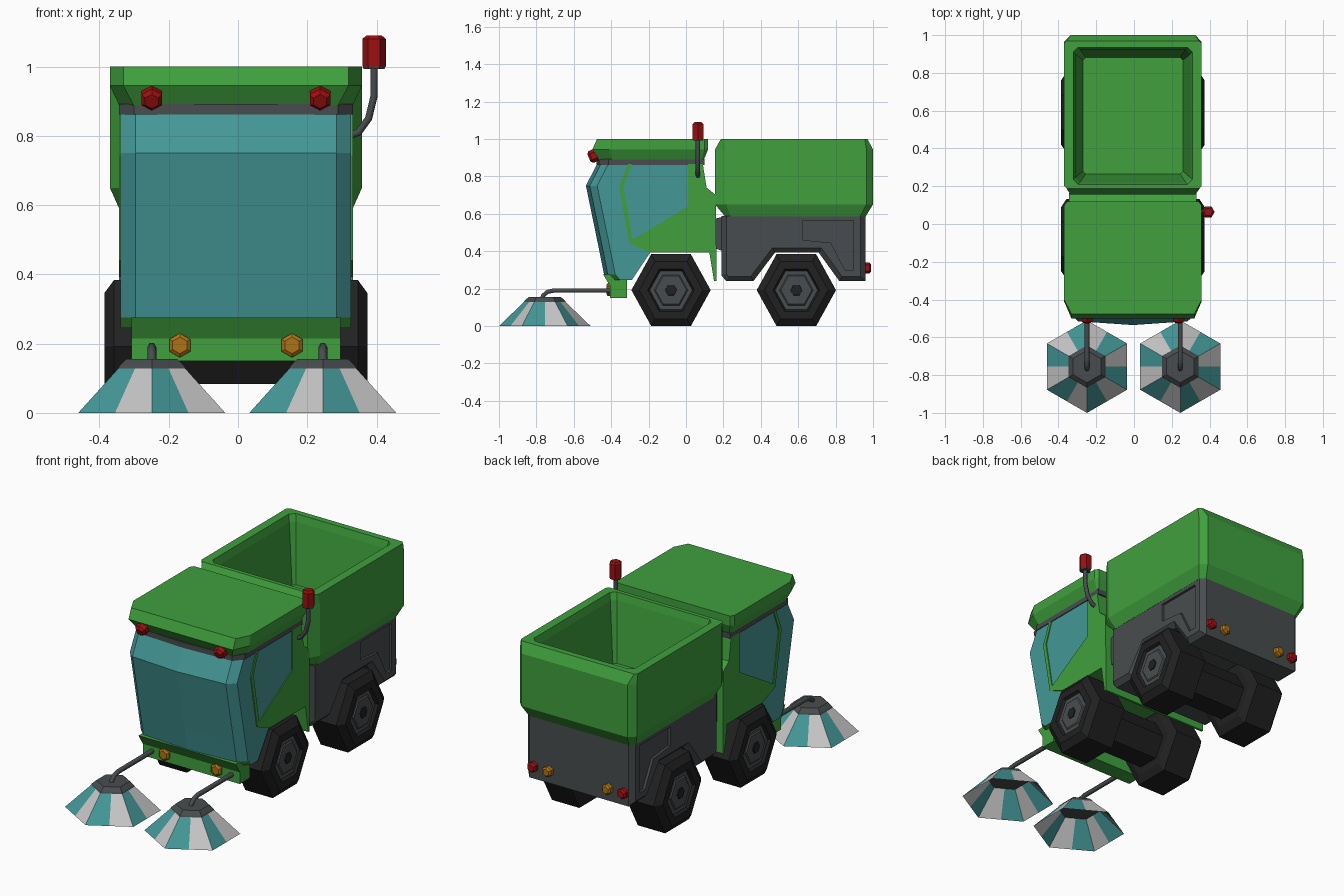
import bpy, bmesh, math
from mathutils import Vector

if "Cube" in bpy.data.objects:
    bpy.data.objects.remove(bpy.data.objects["Cube"])

CX = -0.006  # body centre line


def material(name, r, g, b):
    m = bpy.data.materials.new(name)
    m.use_nodes = True
    m.diffuse_color = (r, g, b, 1)
    bsdf = next(n for n in m.node_tree.nodes if n.type == "BSDF_PRINCIPLED")
    bsdf.inputs["Base Color"].default_value = (r, g, b, 1)
    return m


GREEN = material("green paint", 0.05, 0.35, 0.047)
GLASS = material("teal", 0.058, 0.31, 0.31)
WHITE = material("white bristle", 0.56, 0.56, 0.56)
GREY = material("dark grey", 0.065, 0.073, 0.077)
BLACK = material("tyre black", 0.015, 0.015, 0.015)
RED = material("red lamp", 0.33, 0.005, 0.006)
AMBER = material("amber lamp", 0.42, 0.17, 0.008)


def finish(name, bm, mats, rule=None):
    bmesh.ops.recalc_face_normals(bm, faces=bm.faces)
    bm.normal_update()
    if rule:
        for f in bm.faces:
            f.material_index = rule(f)
    me = bpy.data.meshes.new(name)
    bm.to_mesh(me)
    bm.free()
    for m in mats:
        me.materials.append(m)
    ob = bpy.data.objects.new(name, me)
    bpy.context.collection.objects.link(ob)
    return ob


def loft(name, rings, mats, rule=None, caps=True, stripes=False):
    """Skin a list of equal-length point rings."""
    bm = bmesh.new()
    vs = [[bm.verts.new(p) for p in r] for r in rings]
    n = len(vs[0])
    for a, b in zip(vs, vs[1:]):
        for i in range(n):
            f = bm.faces.new((a[i], a[(i + 1) % n], b[(i + 1) % n], b[i]))
            f.material_index = i % 2 if stripes else 0
    if caps:
        bm.faces.new(vs[0])
        bm.faces.new(vs[-1])
    return finish(name, bm, mats, rule)


def plan(z, half, fx, yf, fy, yr, rx, ry, bulge=0.0):
    """Mirrored plan ring: front edge, front chamfer, side, rear chamfer."""
    right = [(0, yf - bulge), (fx, yf), (half, yf + fy), (half, yr - ry), (rx, yr)]
    left = [(-x, y) for x, y in reversed(right[1:])]
    return [(CX + x, y, z) for x, y in right + left]


def turned(name, centre, axis, up, steps, mats, sides=6, squash=1.0, **kw):
    """Faceted turned shape; steps are (distance along axis, radius)."""
    a, u, c = Vector(axis).normalized(), Vector(up), Vector(centre)
    v = a.cross(u) * squash
    rings = []
    for d, r in steps:
        ring = []
        for i in range(sides):
            t = math.tau * i / sides
            k = math.cos(math.pi / 6) if sides == 12 and i % 2 else 1
            ring.append(c + a * d + (u * math.cos(t) + v * math.sin(t)) * r * k)
        rings.append(ring)
    return loft(name, rings, mats, **kw)


def slab(name, outline, x0, x1, mat):
    """Side profile (y, z) extruded from x0 to x1."""
    return loft(name, [[(CX + x, y, z) for y, z in outline] for x in (x0, x1)], [mat])


def pipe(name, pts, radius):
    cu = bpy.data.curves.new(name, "CURVE")
    cu.dimensions = "3D"
    cu.bevel_depth, cu.bevel_resolution, cu.use_fill_caps = radius, 1, True
    sp = cu.splines.new("POLY")
    sp.points.add(len(pts) - 1)
    for p, q in zip(sp.points, pts):
        p.co = (*q, 1)
    cu.materials.append(GREY)
    ob = bpy.data.objects.new(name, cu)
    bpy.context.collection.objects.link(ob)


# Cabin glass: z, front, rear; the lower rows follow the wheel arch
rows = [(0.245, -0.39, -0.29), (0.275, -0.418, -0.27), (0.395, -0.442, -0.19),
        (0.4, -0.443, 0.02), (0.75, -0.515, 0.02), (0.868, -0.455, 0.02)]
loft("cabin_glass", [plan(z, 0.333, 0.29, f, 0.04, r, 0.333, 0, 0.02) for z, f, r in rows],
     [GLASS, GREEN], lambda f: int(f.normal.y > 0.2 or f.normal.z < -0.5))

# Cabin side frames and rear wall
frame = [(-0.31, 0.866), (-0.358, 0.743), (-0.303, 0.44), (-0.19, 0.393), (0.125, 0.393),
         (0.15, 0.24), (0.163, 0.24), (0.16, 0.7), (0.11, 0.74), (0.09, 0.866),
         (0.01, 0.866), (0.01, 0.64), (-0.285, 0.462), (-0.335, 0.743), (-0.29, 0.866)]
for side in (-1, 1):
    slab("cabin_side_frame", frame, side * 0.332, side * 0.338, GREEN)
slab("cabin_rear", [(0.012, 0.866), (0.012, 0.5), (-0.15, 0.45), (-0.15, 0.395), (0.125, 0.395),
                    (0.15, 0.24), (0.163, 0.24), (0.16, 0.7), (0.11, 0.74), (0.09, 0.866)],
     -0.334, 0.334, GREEN)

# Roof with trim band
loft("roof_trim", [plan(z, 0.338, 0.295, -0.464, 0.05, 0.1, 0.338, 0, 0.014)
                   for z in (0.862, 0.892)], [GREY])
loft("roof", [plan(0.888, 0.337, 0.295, -0.465, 0.07, 0.095, 0.33, 0.01),
              plan(0.945, 0.364, 0.325, -0.5, 0.09, 0.118, 0.35, 0.02),
              plan(1.0, 0.364, 0.325, -0.476, 0.075, 0.118, 0.35, 0.02)], [GREEN])

# Front bumper
slab("front_bumper", [(-0.406, 0.15), (-0.406, 0.215), (-0.443, 0.275), (-0.39, 0.275),
                      (-0.315, 0.252), (-0.315, 0.15)], -0.302, 0.302, GREEN)

# Hopper: outer shell, rim, inner walls and floor
loft("hopper", [plan(0.585, 0.335, 0.31, 0.21, 0.03, 0.96, 0.31, 0.03),
                plan(0.65, 0.364, 0.33, 0.155, 0.06, 1.0, 0.33, 0.035),
                plan(0.945, 0.364, 0.33, 0.155, 0.06, 1.0, 0.33, 0.035),
                plan(1.0, 0.364, 0.35, 0.187, 0.015, 0.97, 0.35, 0.015),
                plan(1.0, 0.315, 0.29, 0.21, 0.025, 0.935, 0.29, 0.025),
                plan(0.96, 0.305, 0.28, 0.22, 0.025, 0.925, 0.28, 0.025),
                plan(0.63, 0.265, 0.25, 0.265, 0.015, 0.882, 0.25, 0.015)], [GREEN])

# Rear chassis with chamfered side edges and wheel arches
W = 0.334
chassis = slab("rear_chassis", [(0.19, 0.588), (0.19, 0.27), (0.215, 0.24), (0.36, 0.24),
                                (0.475, 0.392), (0.71, 0.392), (0.82, 0.24), (0.96, 0.24),
                                (0.96, 0.588)], -W, W, GREY)
bm = bmesh.new()
bm.from_mesh(chassis.data)
rim = [e for e in bm.edges
       if abs(e.verts[0].co.x - e.verts[1].co.x) < 0.01
       and min(v.co.z for v in e.verts) < 0.58]
bmesh.ops.bevel(bm, geom=rim, offset=0.026, segments=1, affect="EDGES")
bm.to_mesh(chassis.data)
bm.free()

# Recessed side panels
panel = [(0.625, 0.565), (0.895, 0.565), (0.895, 0.3), (0.85, 0.3), (0.775, 0.445), (0.625, 0.46)]
for side in (-1, 1):
    cutter = slab("panel_cutter", panel, side * (W - 0.014), side * 0.4, GREY)
    cutter.hide_render = True
    mod = chassis.modifiers.new("recess", "BOOLEAN")
    mod.operation, mod.solver, mod.object = "DIFFERENCE", "EXACT", cutter
    bpy.context.view_layer.objects.active = chassis
    bpy.ops.object.modifier_apply(modifier=mod.name)
    bpy.data.objects.remove(cutter)

slab("chassis_joint", [(0.14, 0.42), (0.2, 0.4), (0.2, 0.585), (0.14, 0.57)], -0.3, 0.3, GREY)

# Wheels and axles
Y, Z, X = (0, 1, 0), (0, 0, 1), (1, 0, 0)
for place, y in (("front", -0.08), ("rear", 0.59)):
    turned(place + "_axle", (CX, y, 0.192), X, Y, [(-0.2, 0.125), (0.2, 0.125)], [BLACK])
    for side, label in ((1, "left"), (-1, "right")):
        part = dict(centre=(CX, y, 0.192), axis=(side, 0, 0), up=Y, squash=1.045)
        name = f"{place}_{label}_"
        turned(name + "tyre", steps=[(0.16, 0.165), (0.182, 0.212), (0.352, 0.212), (0.38, 0.17),
                                     (0.38, 0.125), (0.362, 0.113)], mats=[BLACK], **part)
        turned(name + "hub", steps=[(0.35, 0.116), (0.366, 0.114), (0.366, 0.09), (0.372, 0.083)],
               mats=[GREY], **part)
        turned(name + "hub_nut", steps=[(0.36, 0.034), (0.377, 0.03)], mats=[BLACK], **part)

for s in (-1, 1):
    # Sweeping brushes on bent arms
    bx = -0.002 + s * 0.247
    base = (bx, -0.755, 0)
    turned("brush_bristles", base, Z, (0, -1, 0), [(0, 0.245), (0.13, 0.11)], [GLASS, WHITE],
           sides=12, caps=False, stripes=True)
    turned("brush_cap", base, Z, (0, -1, 0), [(0.126, 0.113), (0.136, 0.108), (0.156, 0.085)], [GREY])
    pipe("brush_arm", [(bx, -0.772, 0.14), (bx, -0.765, 0.162), (bx, -0.74, 0.183),
                       (bx, -0.705, 0.19), (bx, -0.39, 0.19)], 0.013)
    # Lamps
    turned("bumper_lamp", (CX + s * 0.162, -0.4, 0.195), (0, -1, 0), Z,
           [(0, 0.035), (0.018, 0.035), (0.026, 0.024)], [AMBER])
    turned("roof_lamp", (CX + s * 0.243, -0.475, 0.918), (0, -0.92, -0.39), (0, -0.39, 0.92),
           [(0, 0.034), (0.036, 0.034), (0.048, 0.022)], [RED])
    for dx, mat, name in ((0.28, RED, "tail_lamp"), (0.185, AMBER, "rear_indicator")):
        turned(name, (CX + s * dx, 0.95, 0.31), Y, Z,
               [(0, 0.03), (0.03, 0.03), (0.04, 0.02)], [mat])

# Beacon on a bent stem
bx, by = 0.393, 0.064
pipe("beacon_stem", [(0.32, by, 0.8), (0.348, by, 0.81), (0.377, by, 0.85), (bx, by, 0.915),
                     (bx, by, 1.0)], 0.012)
turned("beacon_base", (bx, by, 0.993), Z, X, [(0, 0.03), (0.01, 0.034)], [GREY])
turned("beacon", (bx, by, 1.0), Z, X, [(0, 0.034), (0.08, 0.034), (0.09, 0.022)], [RED])
